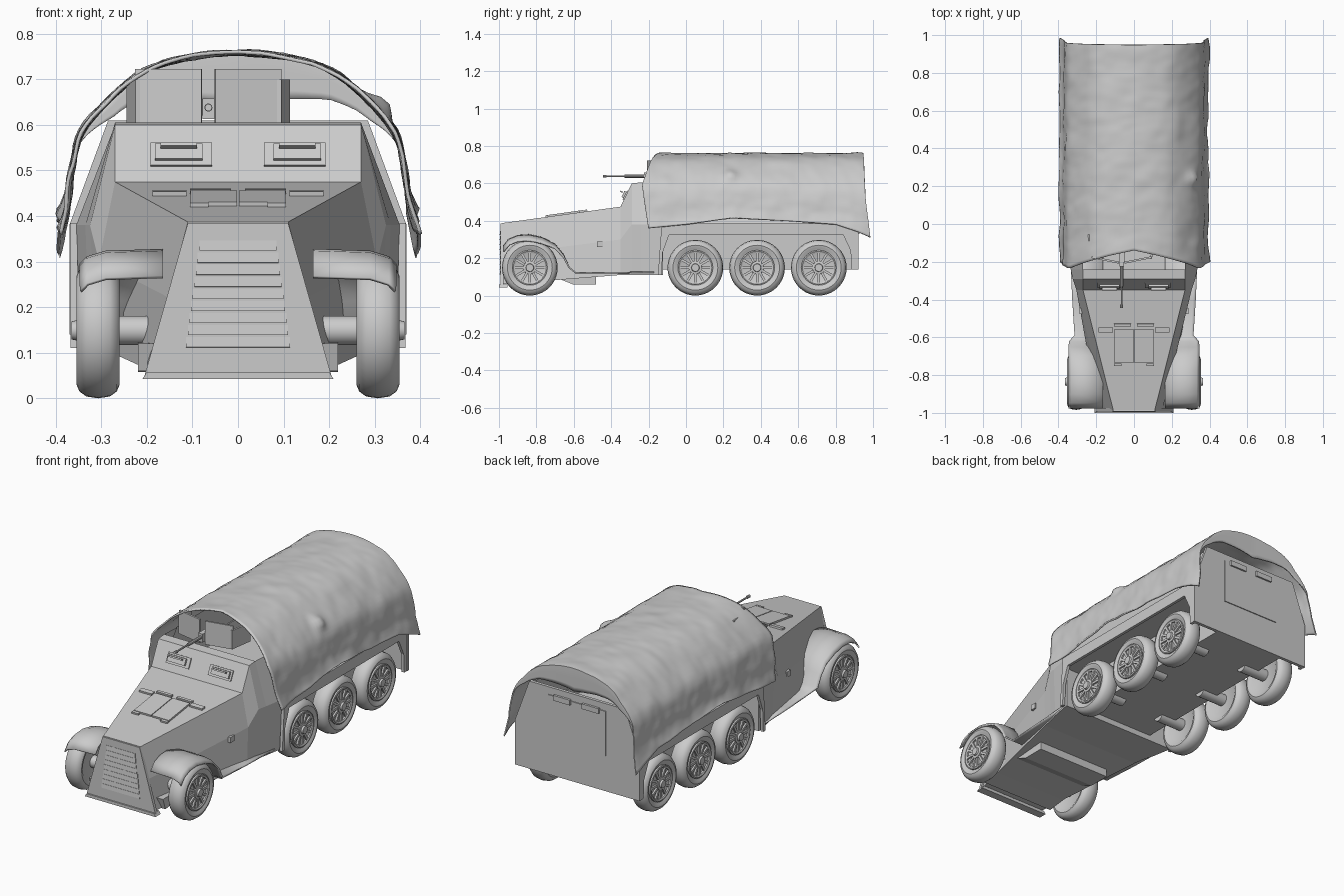
import bpy, bmesh, math
from mathutils import Vector, Matrix, noise

if "Cube" in bpy.data.objects:
    bpy.data.objects.remove(bpy.data.objects["Cube"])


def make(name, verts, faces, solid=0, smooth=None):
    me = bpy.data.meshes.new(name)
    me.from_pydata([tuple(v) for v in verts], [], faces)
    bm = bmesh.new()
    bm.from_mesh(me)
    bmesh.ops.recalc_face_normals(bm, faces=bm.faces)
    bm.to_mesh(me)
    bm.free()
    ob = bpy.data.objects.new(name, me)
    bpy.context.collection.objects.link(ob)
    if solid:
        m = ob.modifiers.new("thickness", 'SOLIDIFY')
        m.thickness = solid
        m.offset = 0
    if smooth:
        bpy.context.view_layer.objects.active = ob
        ob.select_set(True)
        bpy.ops.object.shade_smooth_by_angle(angle=math.radians(smooth))
        ob.select_set(False)
    return ob


def box(name, c, size, rx=0, rz=0):
    M = Matrix.Translation(c) @ Matrix.Rotation(rz, 4, 'Z') @ Matrix.Rotation(rx, 4, 'X')
    v = [M @ Vector((x * size[0] / 2, y * size[1] / 2, z * size[2] / 2))
         for x in (-1, 1) for y in (-1, 1) for z in (-1, 1)]
    return make(name, v, [(0, 1, 3, 2), (4, 6, 7, 5), (0, 4, 5, 1), (2, 3, 7, 6), (0, 2, 6, 4), (1, 5, 7, 3)])


def prism(name, pts, a, b, axis):
    """Extrude a profile along x (points are y,z) or y (points are x,z)."""
    n = len(pts)
    v = [(t, p, q) if axis == 'x' else (p, t, q) for t in (a, b) for p, q in pts]
    f = [tuple(range(n)), tuple(range(n, 2 * n))]
    f += [(i, (i + 1) % n, n + (i + 1) % n, n + i) for i in range(n)]
    return make(name, v, f)


def hull(name, secs, skip=(), front=False, rear=False):
    """Loft symmetric sections (y, bottom x,z, middle x,z, top x,z)."""
    v, f = [], []
    for y, xb, zb, xm, zm, xt, zt in secs:
        v += [(-xb, y, zb), (-xm, y, zm), (-xt, y, zt), (xt, y, zt), (xm, y, zm), (xb, y, zb)]
    for k in range(len(secs) - 1):
        f += [(k*6 + i, k*6 + (i+1) % 6, k*6 + 6 + (i+1) % 6, k*6 + 6 + i) for i in range(6) if i not in skip]
    if front:
        f.append(tuple(range(6)))
    if rear:
        f.append(tuple(range(len(v) - 6, len(v))))
    return make(name, v, f)


def lathe(name, prof, c, axis='x', n=32, smooth=35):
    """Spin (offset along axis, radius) points around an axis."""
    v, f = [], []
    for o, r in prof:
        for i in range(n):
            a = 2 * math.pi * i / n
            p = (o, r * math.cos(a), r * math.sin(a)) if axis == 'x' else (r * math.cos(a), o, r * math.sin(a))
            v.append(Vector(p) + Vector(c))
    for k in range(len(prof) - 1):
        f += [(k*n + i, k*n + (i+1) % n, (k+1)*n + (i+1) % n, (k+1)*n + i) for i in range(n)]
    f += [tuple(range(n)), tuple(range(len(v) - n, len(v)))]
    return make(name, v, f, smooth=smooth)


def rod(name, c, length, r, axis='x', n=16):
    return lathe(name, [(-length / 2, r), (length / 2, r)], c, axis, n)


# Armoured hull: nose, cockpit and open rear tub
hull("nose", [(-.985, .19, .06, .15, .22, .11, .387), (-.35, .30, .11, .305, .30, .27, .475),
              (-.29, .31, .11, .325, .38, .27, .60), (-.24, .325, .11, .335, .38, .27, .605)], front=True)
hull("cockpit", [(-.24, .325, .11, .335, .38, .27, .605), (-.13, .345, .11, .355, .38, .27, .60)], skip=(2,))
hull("rear_tub", [(-.13, .36, .33, .36, .38, .275, .60), (.91, .36, .33, .36, .38, .275, .60)], skip=(2,))
box("cockpit_back_wall", (0, -.13, .225), (.69, .012, .23))
box("lower_hull", (0, .39, .235), (.42, 1.05, .19))
prism("rear_plate", [(-.37, .14), (.37, .14), (.37, .38), (.285, .61), (-.285, .61), (-.37, .38)], .905, .922, 'y')
box("rear_door", (0, .923, .45), (.34, .008, .24))
prism("engine_keel", [(-.95, .12), (-.93, .06), (-.68, .09), (-.6, .058), (-.48, .058), (-.48, .13)], -.22, .22, 'x')

# Front plate with frame wings and louvres
prism("front_plate", [(-.205, .05), (.205, .05), (.11, .385), (-.11, .385)], -.992, -.975, 'y')
prism("front_bumper_lip", [(-.21, .042), (.21, .042), (.2, .058), (-.2, .058)], -1.0, -.955, 'y')
for i in range(9):
    z = .335 - i * .0265
    w = .166 + (.35 - z) * .27
    box("grille_louvre", (0, -.993, z), (w, .004, .022), rx=-.12)

# Hood panels and strips
def hood_z(y):
    return .475 + (y + .35) * .14

for s in (-1, 1):
    for nm, x, y, w, d in (("hood_panel", .053, -.645, .102, .18), ("hood_strip", .15, -.56, .075, .025),
                           ("hood_hinge", .085, -.745, .04, .014), ("hood_slat", .06, -.535, .09, .014)):
        box(nm, (s * x, y, hood_z(y) + .004), (w, d, .012), rx=.14)
    # Vision flaps with handles, lying on the sloped windscreen
    box("flap_frame", (s * .125, -.324, .535), (.135, .008, .055), rx=-.447)
    box("flap", (s * .13, -.332, .54), (.105, .012, .036), rx=-.447)
    box("flap_handle", (s * .13, -.345, .555), (.08, .014, .008), rx=-.447)
    box("side_hatch", (s * .282, -.46, .275), (.014, .032, .03))
    box("rear_slit", (s * .085, .93, .565), (.1, .012, .028))

# Skirts, fenders, running boards
skirt = [(-.15, .11), (-.13, .11), (-.125, .23), (-.09, .325), (.84, .325), (.88, .24), (.885, .14),
         (.918, .14), (.91, .385), (-.13, .385)]
path = [(-.975, .262), (-.945, .298), (-.90, .316), (-.84, .32), (-.77, .306), (-.70, .27),
        (-.655, .215), (-.625, .15), (-.59, .122), (-.40, .122), (-.15, .125)]
for s in (-1, 1):
    prism("wheel_skirt", skirt, s * .352, s * .368, 'x')
    v = []
    for i, (y, z) in enumerate(path):
        arch = 1 if i < 5 else max(0, 1 - (i - 4) / 3)
        out = .345 if i < 8 else .315 + .012 * (i - 8)
        v += [(s * .165, y, z + .004 * arch), (s * .29, y, z), (s * (out - .015), y, z - .012 * arch),
              (s * out, y, z - .028 * arch)]
    make("front_fender", v, [(k*4 + i, k*4 + i + 1, k*4 + 5 + i, k*4 + 4 + i)
                             for k in range(len(path) - 1) for i in range(3)], solid=.008, smooth=40)

# Wheels: tyre, rim, spokes, hub and axle
tyre = [(-.034, .092), (-.043, .105), (-.047, .120), (-.041, .134), (-.026, .145), (0, .149)]
tyre += [(-o, r) for o, r in reversed(tyre[:-1])]
for s in (-1, 1):
    for y in (-.835, .05, .38, .71):
        c = (s * .307, y, .149)
        lathe("tyre", tyre, c, n=40)
        lathe("rim_ring", [(s * .03, .094), (s * .044, .094), (s * .046, .088), (s * .042, .08), (s * .03, .08)], c)
        lathe("hub", [(s * .03, .036), (s * .046, .034), (s * .048, .022), (s * .058, .02), (s * .058, .002)], c, n=20)
        for k in range(12):
            a = k * math.pi / 6
            box("spoke", (c[0] + s * .037, y + .058 * math.cos(a), .149 + .058 * math.sin(a)),
                (.012, .05, .013), rx=a)
        rod("axle", (s * .2, y, .149), .16, .032)

# Gun and its folded shield
for s in (-1, 1):
    box("gun_shield", (-.065 + s * .087, -.19, .66), (.148, .01, .125), rz=s * .2)
    box("shield_side", (-.065 + s * .165, -.12, .65), (.01, .13, .10), rz=-s * .15)
box("gun_mount", (-.065, -.2, .635), (.026, .05, .045))
rod("gun_barrel", (-.065, -.31, .638), .26, .005, 'y', 10)
rod("gun_jacket", (-.065, -.27, .638), .12, .009, 'y', 10)
rod("gun_muzzle", (-.065, -.435, .638), .02, .008, 'y', 10)
box("gun_receiver", (-.065, -.14, .638), (.03, .12, .035))

# Draped canvas cover
arch = [(0, .758), (.11, .748), (.205, .718), (.285, .652), (.345, .58), (.366, .50), (.374, .43), (.392, .37)]
hem = [(-.25, -.015), (0, .01), (.25, .045), (.6, .025), (.8, .01), (.92, -.03), (1.0, -.065)]


def lerp(table, t):
    for (a, p), (b, q) in zip(table, table[1:]):
        if t <= b:
            return p + (q - p) * max(0, t - a) / (b - a)
    return table[-1][1]


def section(t):
    t = min(t, .9999) * (len(arch) - 1)
    i, u = int(t), t - int(t)
    p = [Vector(arch[min(max(j, 0), len(arch) - 1)]) for j in (i - 1, i, i + 1, i + 2)]
    if i == 0:
        p[0] = Vector((-arch[1][0], arch[1][1]))
    return .5 * (2*p[1] + (p[2] - p[0])*u + (2*p[0] - 5*p[1] + 4*p[2] - p[3])*u*u + (3*p[1] - p[0] - 3*p[2] + p[3])*u**3)


NU, NV = 64, 80
verts = []
for j in range(NV + 1):
    for i in range(NU + 1):
        t = 2 * i / NU - 1
        s = abs(t)
        p = section(s)
        y0 = lerp([(0, -.14), (.3, -.19), (.55, -.235), (1, -.20)], s)
        y1 = lerp([(0, .945), (.4, .95), (.6, .955), (1, .985)], s)
        y = y0 + (y1 - y0) * min(1, j / (NV - 5))
        co = Vector((math.copysign(p.x, t), y, p.y + lerp(hem, y) * s ** 4))
        # gentle folds, stronger near the hem, and one snagged lump
        k = noise.noise(co * 9) * .006 + noise.noise(co * 22) * .003
        k += s ** 4 * .012 * noise.noise(Vector((0, y * 7, t * 3)))
        k += .03 * math.exp(-((co - Vector((.31, .24, .65))).length / .035) ** 2)
        co += Vector((co.x * 2, 0, .4 * (1 - s))).normalized() * k
        drop = max(0, j - (NV - 5)) / 5 * max(0, 1 - s * 1.6)
        co.z -= .12 * drop
        verts.append(co)
W = NU + 1
make("canvas_cover", verts, [(j*W + i, j*W + i + 1, j*W + W + i + 1, j*W + W + i)
                             for j in range(NV) for i in range(NU)], solid=.008, smooth=60)
